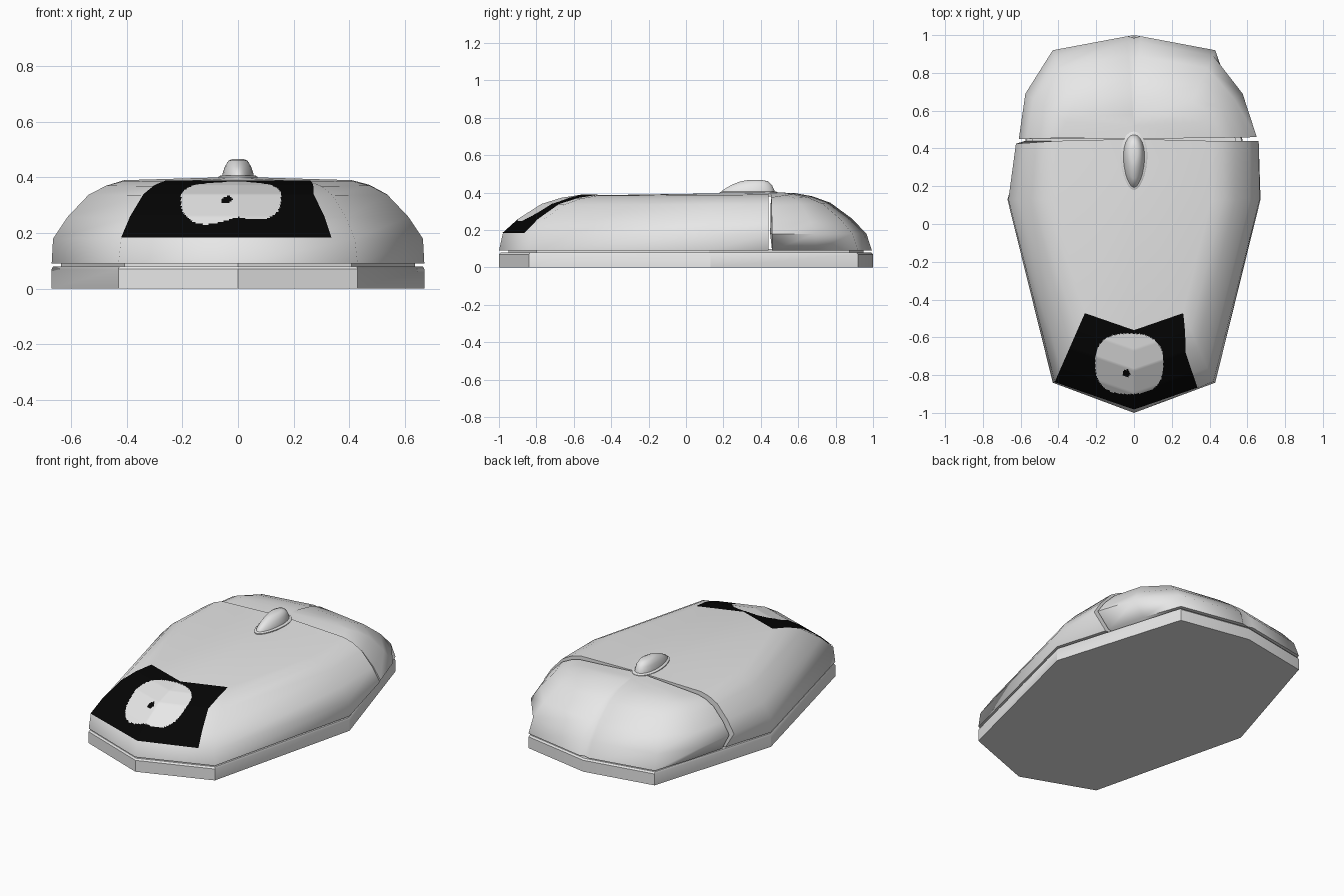
import bpy, math
from mathutils import Vector

if "Cube" in bpy.data.objects:
    bpy.data.objects.remove(bpy.data.objects["Cube"])


def material(name, value):
    m = bpy.data.materials.new(name)
    m.diffuse_color = (value, value, value, 1)
    m.use_nodes = True
    m.node_tree.nodes["Principled BSDF"].inputs["Base Color"].default_value = m.diffuse_color
    return m


GREY = material("light grey plastic", 0.8)
BLACK = material("black panel", 0.0015)


def make(name, verts, faces, mats, angle):
    me = bpy.data.meshes.new(name)
    me.from_pydata([tuple(v) for v in verts], [], faces)
    for m in mats:
        me.materials.append(m)
    ob = bpy.data.objects.new(name, me)
    bpy.context.collection.objects.link(ob)
    bpy.ops.object.select_all(action='DESELECT')
    ob.select_set(True)
    bpy.context.view_layer.objects.active = ob
    bpy.ops.object.mode_set(mode='EDIT')
    bpy.ops.mesh.select_all(action='SELECT')
    bpy.ops.mesh.normals_make_consistent(inside=False)
    bpy.ops.object.mode_set(mode='OBJECT')
    bpy.ops.object.shade_smooth_by_angle(angle=math.radians(angle))
    return ob


def stack(name, rings, angle):
    """Closed solid from equal rings of points, capped at both ends."""
    n = len(rings[0])
    faces = [(r*n+i, r*n+(i+1) % n, (r+1)*n+(i+1) % n, (r+1)*n+i)
             for r in range(len(rings)-1) for i in range(n)]
    faces += [tuple(range(n)), tuple(range((len(rings)-1)*n, len(rings)*n))]
    return make(name, [v for r in rings for v in r], faces, [GREY], angle)


# Base plate and the recessed core that leaves the dark seam
half = [(0, -1), (.43, -.84), (.67, .13), (.43, .92), (0, 1)]
outline = half + [(-x, y) for x, y in half[3:0:-1]]


def ring(scale, z):
    return [(x*scale, y*scale, z) for x, y in outline]


stack("base_plate", [ring(1, 0), ring(1, .07), ring(.992, .08)], 30)
stack("seam_core", [ring(.95, .07), ring(.95, .10)], 30)

# Shell columns: lower edge, shoulder at z .18, crown. Cross-section curve:
CURVE = [(0, 0), (.2, .37), (.5, .76), (.75, .92), (1, 1)]


def column(low, shoulder, crown):
    pts = [Vector((*low, .09))]
    s, c = Vector((*shoulder, .18)), Vector(crown)
    for f, h in CURVE:
        pts.append(Vector((s.x+(c.x-s.x)*f, s.y+(c.y-s.y)*f, s.z+(c.z-s.z)*h)))
    return pts


def mirrored(col):
    return [Vector((-p.x, p.y, p.z)) for p in col]


def shell(name, cols, mid, apex):
    n, k = len(cols), len(cols[0])
    verts = [p for c in cols for p in c] + [Vector(mid), Vector(apex)]
    im, ia = n*k, n*k+1
    faces = [(i*k+j, (i+1)*k+j, (i+1)*k+j+1, i*k+j+1)
             for i in range(n-1) for j in range(k-1)]
    tops = [i*k+k-1 for i in range(n)] + [im]
    faces += [(tops[i], tops[(i+1) % len(tops)], ia) for i in range(len(tops))]
    # seam wall and underside
    faces.append(tuple(range(k)) + (im,) + tuple(range(n*k-1, (n-1)*k-1, -1)))
    faces.append(tuple(i*k for i in range(n)))
    return make(name, verts, faces, [GREY], 64)


# Palm shell, open toward the buttons
nose = column((0, -1), (0, -.98), (0, -.56, .385))
corner = column((.43, -.84), (.42, -.835), (.26, -.47, .385))
side = column((.67, .13), (.665, .13), (.41, .13, .387))
seam_r = column((.576, .44), (.66, .44), (.41, .44, .39))
seam_l = column((-.576, .44), (-.625, .425), (-.41, .44, .39))
shell("palm_shell",
      [seam_l, mirrored(side), mirrored(corner), nose, corner, side, seam_r],
      (0, .45, .402), (0, .28, .398))

# Button shell with a shallow central groove
edge_r = column((.57, .46), (.65, .46), (.40, .455, .375))
edge_l = column((-.57, .46), (-.61, .45), (-.40, .455, .375))
flank = column((.51, .69), (.575, .69), (.36, .54, .388))
back = column((.43, .92), (.42, .89), (.27, .57, .392))
lip = column((.035, .994), (.035, .965), (.006, .58, .398))
groove = column((0, .985), (0, .94), (0, .58, .394))
shell("button_shell",
      [edge_r, flank, back, lip, groove, mirrored(lip), mirrored(back),
       mirrored(flank), edge_l],
      (0, .452, .400), (0, .52, .400))


# Scroll wheel: egg-shaped rings inside a thin collar
def egg(hw, y0, y1, z, n=24):
    out = []
    for i in range(n):
        a = 2*math.pi*i/n
        c, s = math.cos(a), math.sin(a)
        out.append((hw*s*(1+.18*c), (y0+y1)/2+(y1-y0)/2*c, z))
    return out


stack("wheel_collar", [egg(.07, .18, .49, .38), egg(.07, .18, .49, .402),
                       egg(.062, .19, .48, .407)], 40)
stack("scroll_wheel", [egg(.057, .19, .475, .39), egg(.055, .195, .472, .413),
                       egg(.046, .24, .46, .44), egg(.034, .29, .44, .46),
                       egg(.018, .33, .41, .467)], 60)


# Black front panel laid on the shell, with a plain rounded light spot
def on_column(col, v):
    t = v*(len(CURVE)-1)
    j = min(int(t), len(CURVE)-2)
    return col[1+j].lerp(col[2+j], t-j)


NU, NV = 120, 60
verts, faces = [], []
for b in range(NV+1):
    v = b/NV
    limit = .8+.2*max(0, (v-.5)/.5)
    for a in range(NU+1):
        u = 2*a/NU-1
        end = mirrored(corner) if u < 0 else corner
        w = -u if u < 0 else u*limit
        p = on_column(nose, v).lerp(on_column(end, v), w)
        verts.append(p+Vector((0, -.002, .004)))
for b in range(NV):
    for a in range(NU):
        i = b*(NU+1)+a
        faces.append((i, i+1, i+NU+2, i+NU+1))
panel = make("front_panel", verts, faces, [BLACK, GREY], 64)
for f in panel.data.polygons:
    x, y = f.center.x, f.center.y
    spot = abs((x+.025)/.18)**2.6+abs((y+.74)/.16)**2.6 < 1
    dot = math.hypot(x+.04, y+.79) < .02
    f.material_index = 1 if spot and not dot else 0
